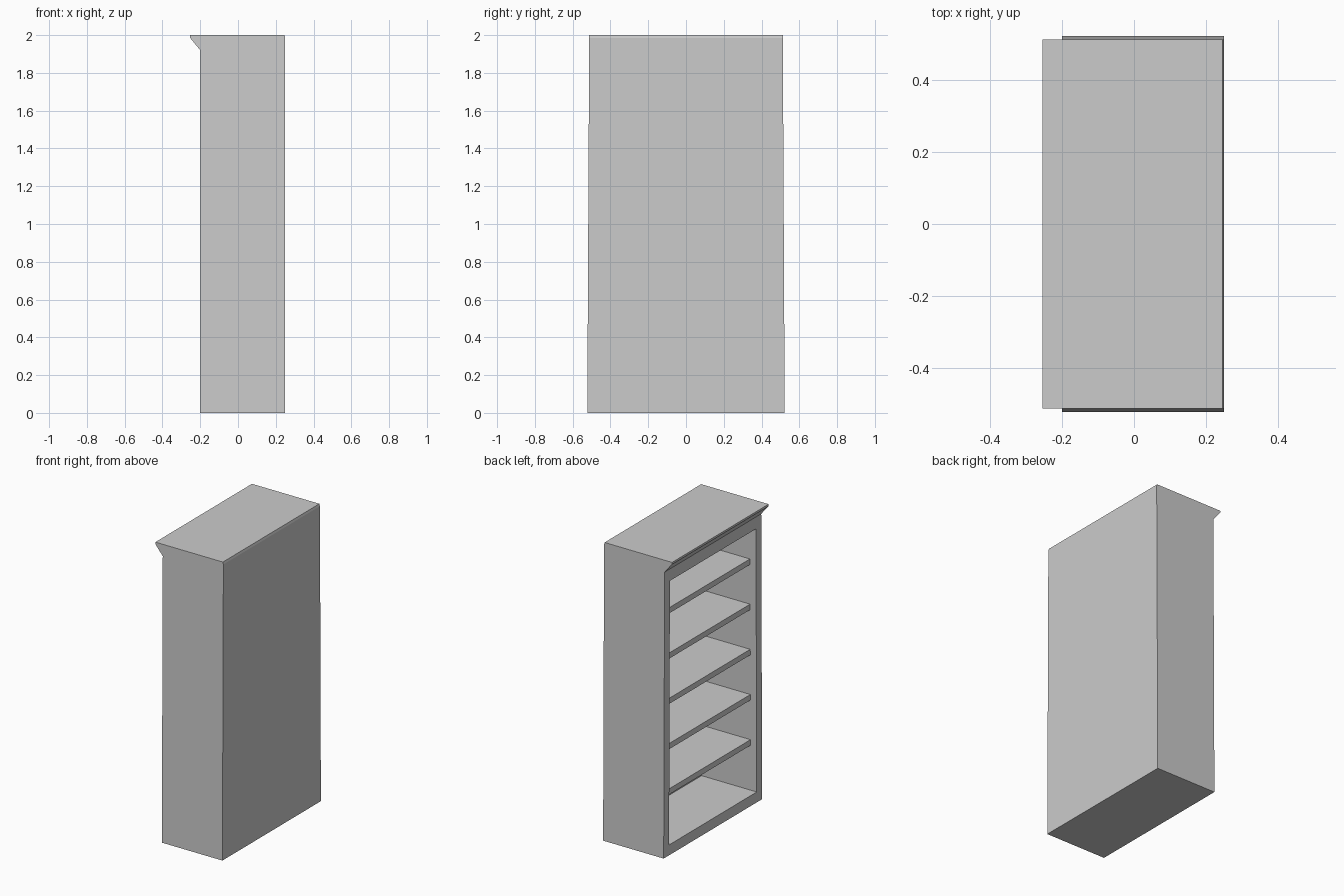
import bpy
import bmesh

if "Cube" in bpy.data.objects:
    bpy.data.objects.remove(bpy.data.objects["Cube"])


def half_width(z):
    # the case narrows slightly towards the top
    return 0.5225 - 0.005 * z


def prism(name, profile, inset=0.0):
    # x-z profile extruded across the width, following the taper
    bm = bmesh.new()
    rows = [[bm.verts.new((x, s * (half_width(z) - inset), z)) for x, z in profile]
            for s in (-1, 1)]
    bm.faces.new(rows[0])
    bm.faces.new(rows[1][::-1])
    n = len(profile)
    for i in range(n):
        j = (i + 1) % n
        bm.faces.new((rows[0][i], rows[1][i], rows[1][j], rows[0][j]))
    bmesh.ops.recalc_face_normals(bm, faces=bm.faces)
    mesh = bpy.data.meshes.new(name)
    bm.to_mesh(mesh)
    bm.free()
    obj = bpy.data.objects.new(name, mesh)
    bpy.context.collection.objects.link(obj)
    return obj


def box_profile(x0, x1, z0, z1):
    return [(x0, z0), (x1, z0), (x1, z1), (x0, z1)]


WALL = 0.057

# case with crown moulding along the open side
case = prism("bookcase_case", [
    (-0.2, 0), (0.25, 0), (0.25, 1.985), (0.246, 2.0),
    (-0.255, 2.0), (-0.255, 1.987), (-0.2, 1.92)])

# hollow interior
cutter = prism("interior_cutter", box_profile(-0.4, 0.21, 0.07, 1.84), WALL)
cutter.hide_render = True
mod = case.modifiers.new("hollow", 'BOOLEAN')
mod.operation = 'DIFFERENCE'
mod.solver = 'EXACT'
mod.object = cutter
bpy.context.view_layer.objects.active = case
bpy.ops.object.modifier_apply(modifier=mod.name)
bpy.data.objects.remove(cutter)

# five shelves set back from the front edge
for i in range(5):
    top = 0.41 + 0.304 * i
    prism(f"shelf_{i + 1}", box_profile(-0.155, 0.21, top - 0.038, top), WALL)
